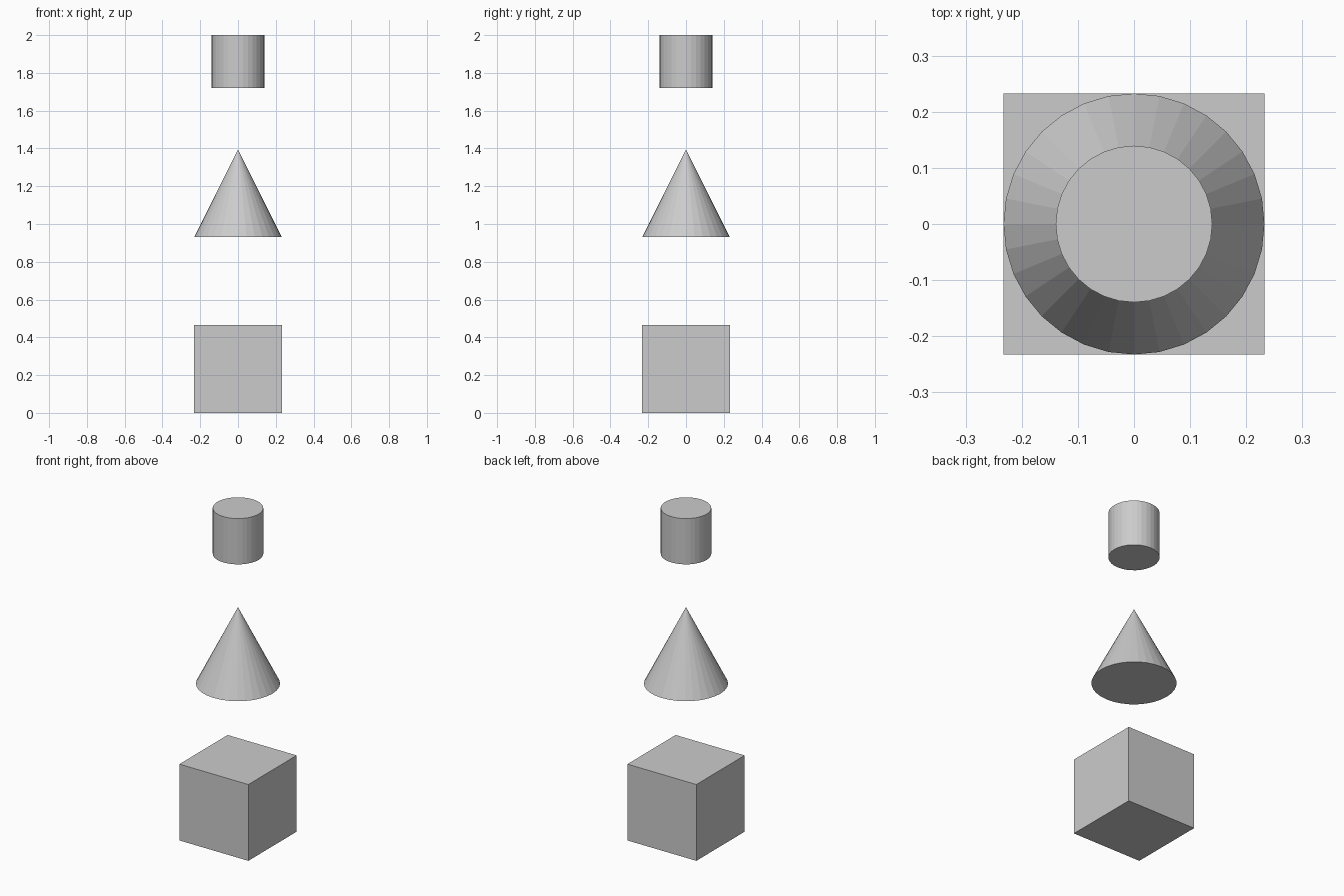
import bpy

if "Cube" in bpy.data.objects:
    bpy.data.objects.remove(bpy.data.objects["Cube"])

U = 2 / 4.3  # one design unit; the whole stack is 4.3 units tall


def name_part(name):
    ob = bpy.context.object
    ob.name = name
    ob.data.name = name


# Base cube standing on the ground
bpy.ops.mesh.primitive_cube_add(size=U, location=(0, 0, 0.5 * U))
name_part("base_cube")

# Floating cone in the middle
bpy.ops.mesh.primitive_cone_add(vertices=32, radius1=0.5 * U, radius2=0,
                                depth=U, location=(0, 0, 2.5 * U))
name_part("middle_cone")

# Floating cylinder at the top
bpy.ops.mesh.primitive_cylinder_add(vertices=32, radius=0.3 * U, depth=0.6 * U,
                                    location=(0, 0, 4 * U))
name_part("top_cylinder")
